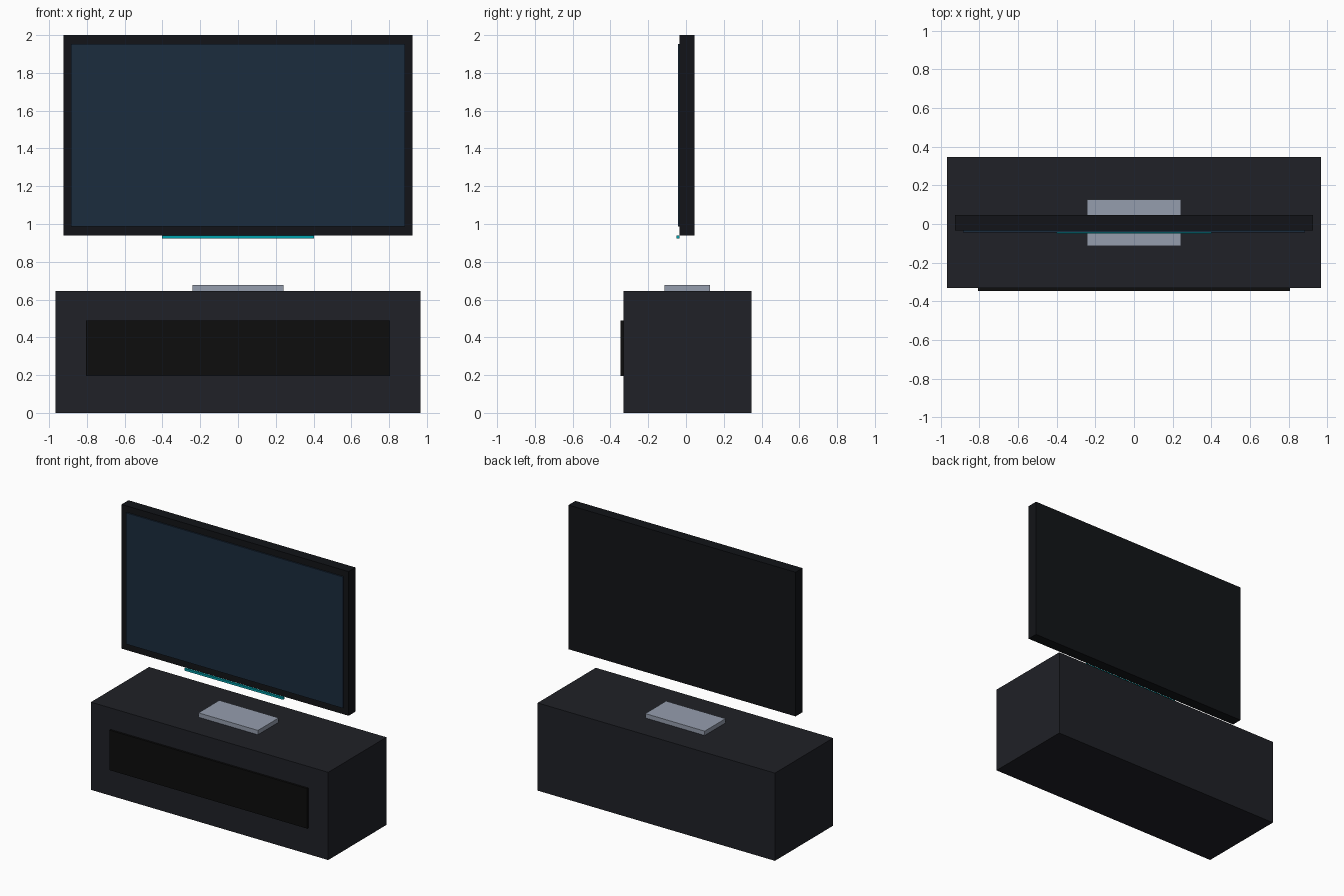
import bpy
import bmesh

if "Cube" in bpy.data.objects:
    bpy.data.objects.remove(bpy.data.objects["Cube"])


def material(name, rgb):
    m = bpy.data.materials.new(name)
    m.diffuse_color = (*rgb, 1)
    m.use_nodes = True
    m.node_tree.nodes["Principled BSDF"].inputs["Base Color"].default_value = m.diffuse_color
    return m


def box(name, x, y, z, mat):
    """Box centred on x = 0: half width x, (min, max) pairs for y and z."""
    bm = bmesh.new()
    bmesh.ops.create_cube(bm, size=1)
    bmesh.ops.scale(bm, vec=(2 * x, y[1] - y[0], z[1] - z[0]), verts=bm.verts)
    me = bpy.data.meshes.new(name)
    bm.to_mesh(me)
    bm.free()
    me.materials.append(mat)
    ob = bpy.data.objects.new(name, me)
    ob.location = (0, sum(y) / 2, sum(z) / 2)
    bpy.context.collection.objects.link(ob)
    return ob


charcoal = material("charcoal", (0.014, 0.015, 0.020))
black = material("black", (0.004, 0.004, 0.004))
bezel = material("bezel_black", (0.006, 0.007, 0.009))
glass = material("screen_blue", (0.011, 0.025, 0.048))
teal = material("teal", (0.0, 0.36, 0.42))
silver = material("silver", (0.30, 0.34, 0.42))

# Low cabinet with a dark front panel
box("cabinet", 0.967, (-0.331, 0.346), (0, 0.646), charcoal)
box("cabinet_front_panel", 0.806, (-0.346, -0.315), (0.194, 0.488), black)

# Base plate resting on the cabinet
box("base_plate", 0.242, (-0.114, 0.128), (0.646, 0.678), silver)

# Floating television with raised screen and light strip
box("television_body", 0.925, (-0.034, 0.046), (0.938, 2.0), bezel)
box("screen", 0.884, (-0.043, -0.027), (0.986, 1.953), glass)
box("light_strip", 0.402, (-0.050, -0.035), (0.922, 0.938), teal)
